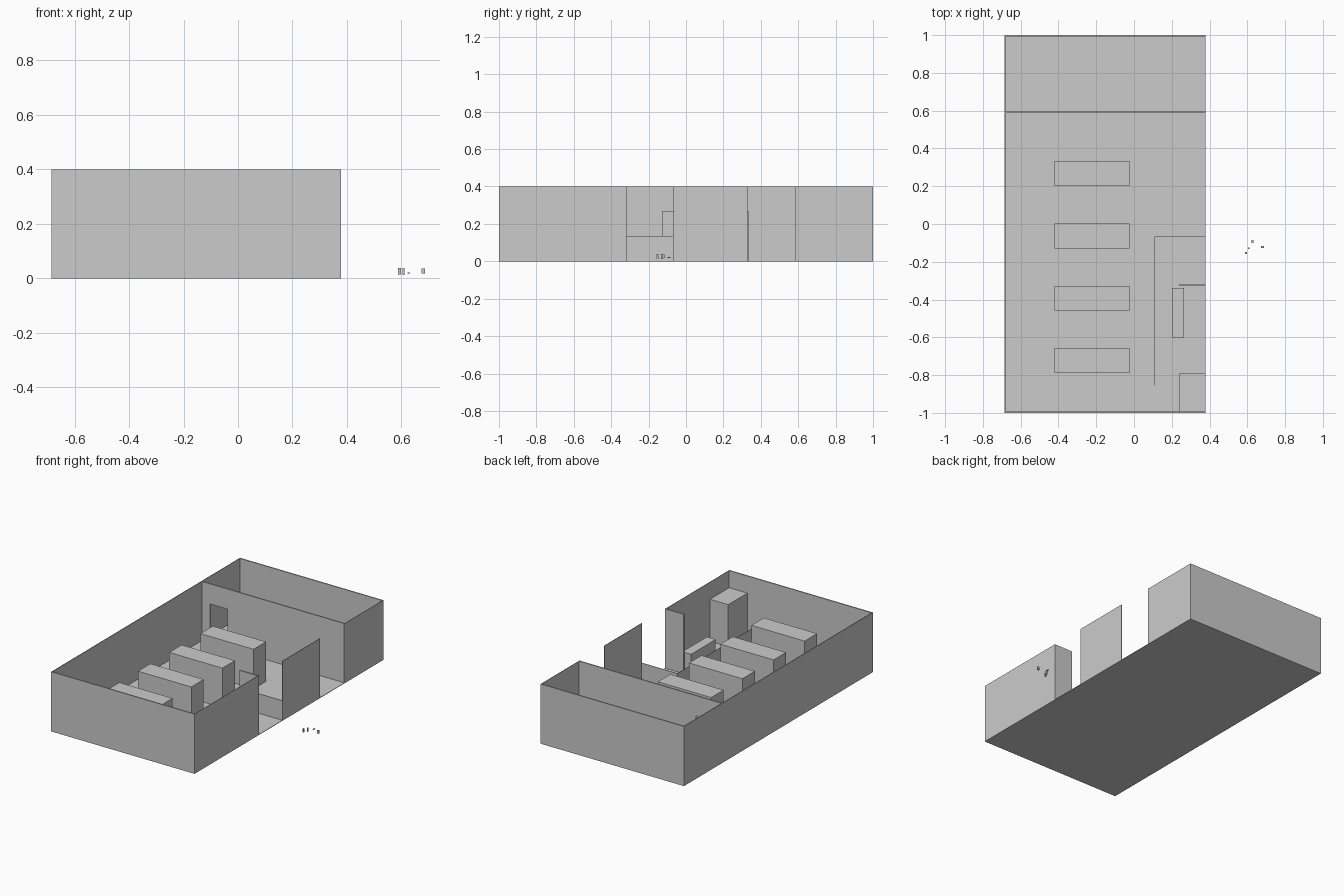
import bpy
import bmesh

if "Cube" in bpy.data.objects:
    bpy.data.objects.remove(bpy.data.objects["Cube"])

XL, XR = -0.685, 0.378      # building sides
H = 0.40                    # wall height
LOW = 0.135                 # counter height
T = 0.008                   # wall thickness


def boxes(name, *bounds):
    """One object made of boxes given as (x0, x1, y0, y1, z0, z1)."""
    bm = bmesh.new()
    for x0, x1, y0, y1, z0, z1 in bounds:
        for v in bmesh.ops.create_cube(bm, size=1)["verts"]:
            v.co.x = x1 if v.co.x > 0 else x0
            v.co.y = y1 if v.co.y > 0 else y0
            v.co.z = z1 if v.co.z > 0 else z0
    mesh = bpy.data.meshes.new(name)
    bm.to_mesh(mesh)
    bm.free()
    obj = bpy.data.objects.new(name, mesh)
    bpy.context.collection.objects.link(obj)
    return obj


# Floor slab and outer walls
boxes("floor", (XL, XR, -1, 1, 0, 0.003))
boxes("front_wall", (XL, XR, -1, -1 + T, 0, H))
boxes("back_wall", (XL, XR, 1 - T, 1, 0, H))
boxes("left_wall", (XL, XL + 0.005, -1, 1, 0, H))

# Right wall in three lengths, leaving two full-height openings
for i, (y0, y1) in enumerate([(-1, -0.325), (-0.068, 0.33), (0.585, 1)]):
    boxes(f"right_wall_{i + 1}", (XR - 0.003, XR, y0, y1, 0, H))
boxes("entrance_return_wall", (0.24, XR, -0.328, -0.318, 0, H))

# Partition to the back room, with a doorway
Y0, Y1 = 0.588, 0.596
boxes("partition_wall",
      (XL, -0.62, Y0, Y1, 0, H),
      (-0.49, XR, Y0, Y1, 0, H),
      (-0.62, -0.49, Y0, Y1, 0.265, H))

# Row of shelving units
for i in range(4):
    y = 0.267 - i * 0.33
    boxes(f"shelf_unit_{i + 1}", (-0.42, -0.025, y - 0.066, y + 0.066, 0, 0.268))

# Checkout area: low partitions, counter and tall cabinet
boxes("low_partition_long", (0.109, 0.112, -0.855, -0.066, 0, LOW))
boxes("low_partition_short", (0.109, XR, -0.069, -0.066, 0, LOW))
boxes("counter", (0.20, 0.265, -0.60, -0.34, 0, LOW))
boxes("tall_cabinet", (0.24, XR - 0.003, -1 + T, -0.79, 0, 0.285))

# Small loose items outside the entrance
items = [
    (0.588, 0.598, -0.158, -0.148, 0.015, 0.038),
    (0.603, 0.611, -0.133, -0.124, 0.012, 0.038),
    (0.623, 0.632, -0.100, -0.084, 0.018, 0.022),
    (0.673, 0.687, -0.126, -0.116, 0.017, 0.037),
]
for i, b in enumerate(items):
    boxes(f"loose_item_{i + 1}", b)
